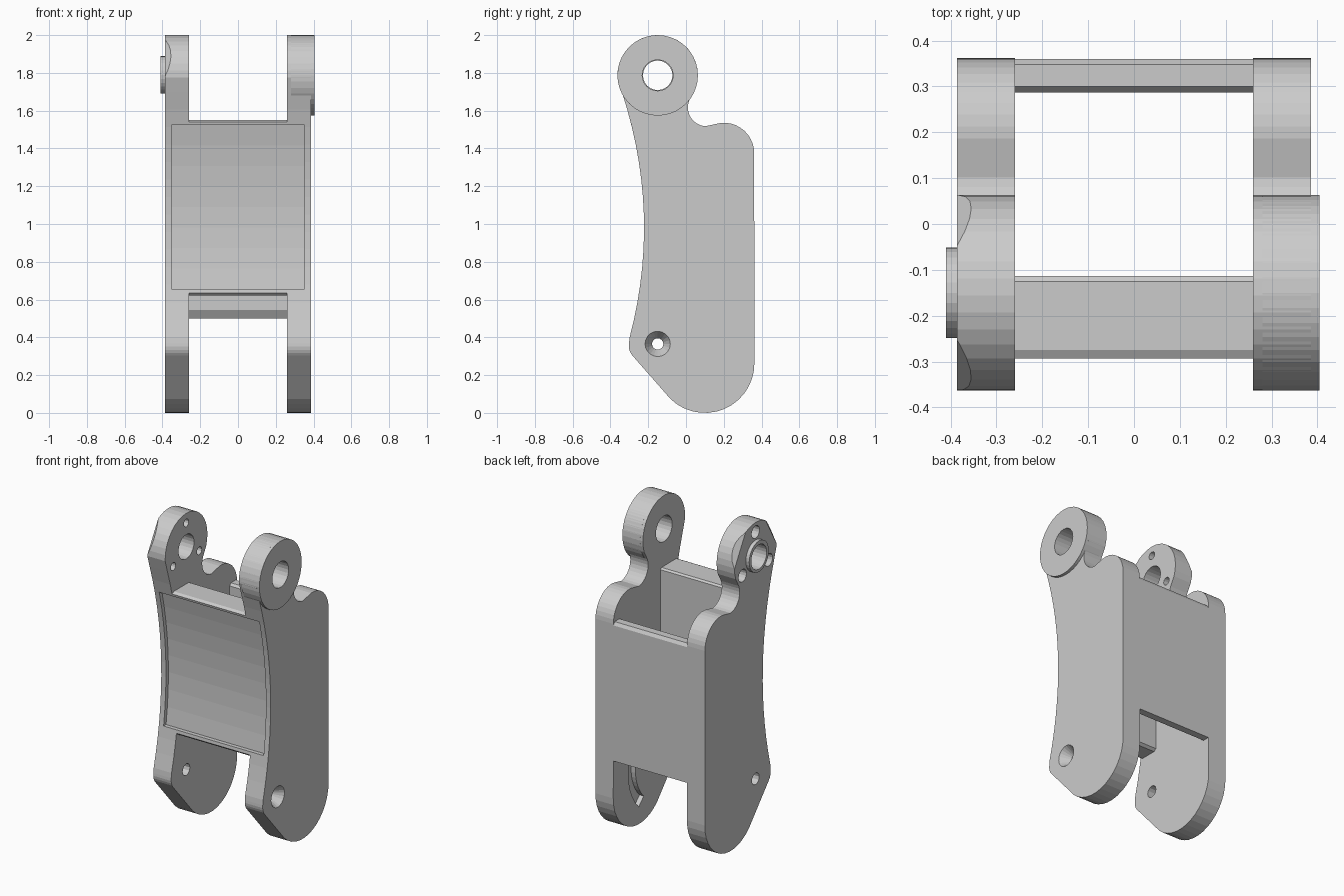
import bpy, bmesh
from math import cos, sin, pi, radians
from mathutils import Vector, Matrix

if "Cube" in bpy.data.objects:
    bpy.data.objects.remove(bpy.data.objects["Cube"])

PY, PZ = -0.15, 1.787      # upper pivot (y, z)
LY, LZ = -0.15, 0.365      # lower pivot
IN, OUT = 0.26, 0.386      # inner and outer x of the side plates


def arc(cy, cz, r, a0, a1, n):
    return [(cy + r * cos(radians(a0 + (a1 - a0) * i / n)),
             cz + r * sin(radians(a0 + (a1 - a0) * i / n))) for i in range(n + 1)]


def front(z):
    """Concave front edge of the body."""
    return -0.222 - (z - 0.98) ** 2 / 4.4


def front_curve(z0, z1, n, dy=0.0):
    zs = [z0 + (z1 - z0) * i / n for i in range(n + 1)]
    return [(front(z) + dy, z) for z in zs]


def prism(name, pts, x0, x1, scale=1.0, c=(0, 0)):
    """Extrude a (y, z) outline along x; scale tapers the x1 end about c."""
    bm = bmesh.new()
    a = [bm.verts.new((x0, y, z)) for y, z in pts]
    b = [bm.verts.new((x1, c[0] + (y - c[0]) * scale, c[1] + (z - c[1]) * scale)) for y, z in pts]
    bm.faces.new(a)
    bm.faces.new(b[::-1])
    n = len(pts)
    for i in range(n):
        j = (i + 1) % n
        bm.faces.new((a[j], a[i], b[i], b[j]))
    bmesh.ops.recalc_face_normals(bm, faces=bm.faces)
    me = bpy.data.meshes.new(name)
    bm.to_mesh(me)
    bm.free()
    ob = bpy.data.objects.new(name, me)
    bpy.context.collection.objects.link(ob)
    return ob


def disc(name, y, z, r, x0, x1, n=32, scale=1.0):
    return prism(name, arc(y, z, r, 0, 360, n)[:-1], x0, x1, scale, (y, z))


def combine(ob, tools, op='DIFFERENCE'):
    """Apply a boolean with each tool, then remove the tools."""
    bpy.context.view_layer.objects.active = ob
    for t in tools:
        m = ob.modifiers.new("cut", 'BOOLEAN')
        m.operation, m.solver, m.object = op, 'EXACT', t
        bpy.ops.object.modifier_apply(modifier=m.name)
        bpy.data.objects.remove(t)


def recess():
    """Shallow panel pocket in the front, spanning wall and plates."""
    outline = front_curve(0.655, 1.525, 8, 0.025) + front_curve(1.525, 0.655, 8, -0.1)
    return prism("recess_cutter", outline, -0.353, 0.353)


# Side plate outline
outline = (front_curve(1.70, 0.40, 14)
           + arc(-0.225, 0.355, 0.078, 170, 222, 4)
           + arc(0.10, 0.262, 0.262, 226, 360, 14)
           + arc(0.20, 1.375, 0.161, 0, 95, 10)
           + arc(0.11, 1.617, 0.10, 265, 155, 9)
           + arc(PY, PZ, 0.213, -20, 183, 20))

# Right plate with plain thick ear
right = prism("right_plate", outline, IN, OUT)
combine(right, [disc("ear", PY, PZ, 0.213, IN + 0.02, 0.405, 40)], 'UNION')
slot = arc(LY, LZ, 0.36, -45, 35, 12) + arc(LY, LZ, 0.29, 35, -45, 12)
combine(right, [
    recess(),
    disc("bore", PY, PZ, 0.082, 0.2, 0.5, 24),
    disc("pin_hole", LY, LZ, 0.03, 0.2, 0.5, 16),
    disc("countersink", LY, LZ, 0.0695, OUT + 0.004, OUT - 0.06, 20, 0.43),
    prism("arc_groove", slot, IN - 0.05, IN + 0.03)])

# Left plate with boss, screw holes and two angled flats on the ear
left = prism("left_plate", outline, -OUT, -IN)
flats = []
for ang in (30, 150):
    u = Vector((0, cos(radians(ang)), sin(radians(ang))))
    t = Vector((0, -u.z, u.y))
    normal = (u + Vector((-1, 0, 0))).normalized()
    side = normal.cross(t)
    centre = Vector((-OUT, PY, PZ)) + u * 0.182 + normal * 0.1
    rot = Matrix((normal, t, side)).transposed().to_4x4()
    box = prism("flat_cutter", [(-0.12, -0.1), (0.12, -0.1), (0.12, 0.1), (-0.12, 0.1)], -0.1, 0.1)
    box.data.transform(Matrix.Translation(centre) @ rot)
    flats.append(box)
combine(left, flats)
combine(left, [disc("boss", PY, PZ + 0.003, 0.099, -0.41, -0.36, 28)], 'UNION')
tools = [recess(),
         disc("bore", PY, PZ, 0.078, -0.5, -0.2, 24),
         disc("pin_hole", LY, LZ, 0.037, -0.5, -0.2, 12)]
for ang in (90, 210, 330):
    y, z = PY + 0.152 * cos(radians(ang)), PZ + 0.152 * sin(radians(ang))
    tools += [disc("screw_hole", y, z, 0.025, -0.5, -0.2, 12),
              disc("counterbore", y, z, 0.04, -0.5, -0.335, 16)]
combine(left, tools)

# Front wall: curved outside, flat inside
wall = prism("front_wall", front_curve(0.635, 1.54, 8)
             + [(-0.275, 1.55), (-0.125, 1.55), (-0.113, 1.54), (-0.113, 0.635), (-0.13, 0.622),
                (-0.235, 0.622)], -IN, IN)
combine(wall, [recess()])

# Back wall with softened top and bottom edges
prism("back_wall", [(0.36, 0.50), (0.36, 1.365), (0.348, 1.385), (0.30, 1.385),
                    (0.287, 1.37), (0.287, 0.545), (0.315, 0.50)], -IN, IN)
